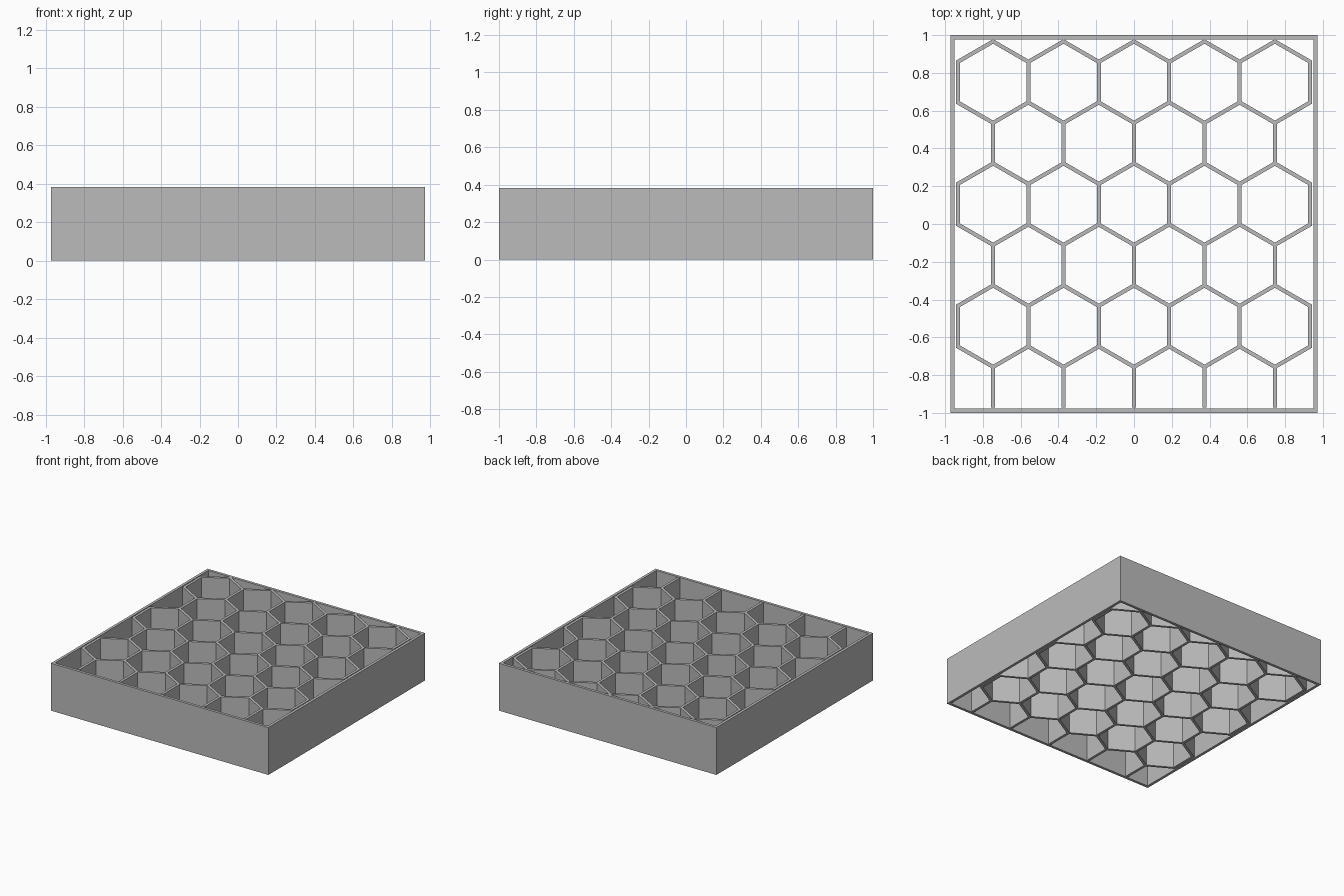
import bpy, bmesh
from math import sin, cos, pi, sqrt
from mathutils import Vector

HEIGHT = 0.383
HALF_X, HALF_Y = 0.972, 1.0   # outer size of the frame
RIM = 0.022                   # frame wall thickness
WALL = 0.021                  # honeycomb wall thickness
PITCH = 0.373                 # cell width
R = PITCH / sqrt(3)           # cell corner radius
TOP_ROW = 0.751               # centre of the rearmost row

cube = bpy.data.objects.get("Cube")
if cube:
    bpy.data.objects.remove(cube, do_unlink=True)

grey = bpy.data.materials.new("plain grey")
grey.use_nodes = True
colour = (0.5, 0.5, 0.5, 1)
grey.diffuse_color = colour
grey.node_tree.nodes["Principled BSDF"].inputs["Base Color"].default_value = colour


def extruded(name, polygons):
    """Make a solid from flat outlines that share edges."""
    bm = bmesh.new()
    for points in polygons:
        bm.faces.new([bm.verts.new((p.x, p.y, 0)) for p in points])
    bmesh.ops.remove_doubles(bm, verts=bm.verts[:], dist=0.0005)
    result = bmesh.ops.extrude_face_region(bm, geom=bm.faces[:])
    raised = [v for v in result["geom"] if isinstance(v, bmesh.types.BMVert)]
    bmesh.ops.translate(bm, verts=raised, vec=(0, 0, HEIGHT))
    bmesh.ops.recalc_face_normals(bm, faces=bm.faces[:])
    mesh = bpy.data.meshes.new(name)
    bm.to_mesh(mesh)
    bm.free()
    mesh.materials.append(grey)
    obj = bpy.data.objects.new(name, mesh)
    bpy.context.collection.objects.link(obj)
    return obj


# Outer frame: four mitred walls
corners = [(1, 1), (-1, 1), (-1, -1), (1, -1)]
outer = [Vector((sx * HALF_X, sy * HALF_Y)) for sx, sy in corners]
inner = [Vector((sx * (HALF_X - RIM), sy * (HALF_Y - RIM))) for sx, sy in corners]
extruded("outer_frame", [(outer[i - 1], outer[i], inner[i], inner[i - 1])
                         for i in range(4)])

# Honeycomb lattice: three rows of full cells, each with a leg below
nodes, links = {}, {}


def node(p):
    key = (round(p.x, 2), round(p.y, 2))
    for near, q in nodes.items():
        if (q - p).length < 0.02:
            return near
    nodes[key] = p
    links[key] = set()
    return key


def link(p, q):
    a, b = node(p), node(q)
    links[a].add(b)
    links[b].add(a)


for row in range(3):
    for column in range(5):
        centre = Vector(((column - 2) * PITCH, TOP_ROW - row * 3 * R))
        ring = [centre + R * Vector((sin(k * pi / 3), cos(k * pi / 3)))
                for k in range(6)]
        for k in range(6):
            link(ring[k - 1], ring[k])
        link(ring[3], ring[3] - Vector((0, R)))


def side_point(at, toward, side):
    """Mitred wall corner at a node, left (1) or right (-1) of the wall."""
    d = (nodes[toward] - nodes[at]).normalized()
    normal = Vector((-d.y, d.x)) * side
    others = [(nodes[n] - nodes[at]).normalized() for n in links[at] if n != toward]
    if not others:
        return nodes[at] + normal * WALL / 2
    # every bend is 120 degrees: inside the bend, or around its outer side
    inside = any(e.dot(normal) > 0 for e in others)
    along = d if inside else -d
    return nodes[at] + normal * WALL / 2 + along * WALL / 2 / sqrt(3)


walls = []
for a in nodes:
    for b in links[a]:
        if a < b:
            walls.append((nodes[a], side_point(a, b, -1), side_point(b, a, 1),
                          nodes[b], side_point(b, a, -1), side_point(a, b, 1)))
extruded("honeycomb_dividers", walls)
